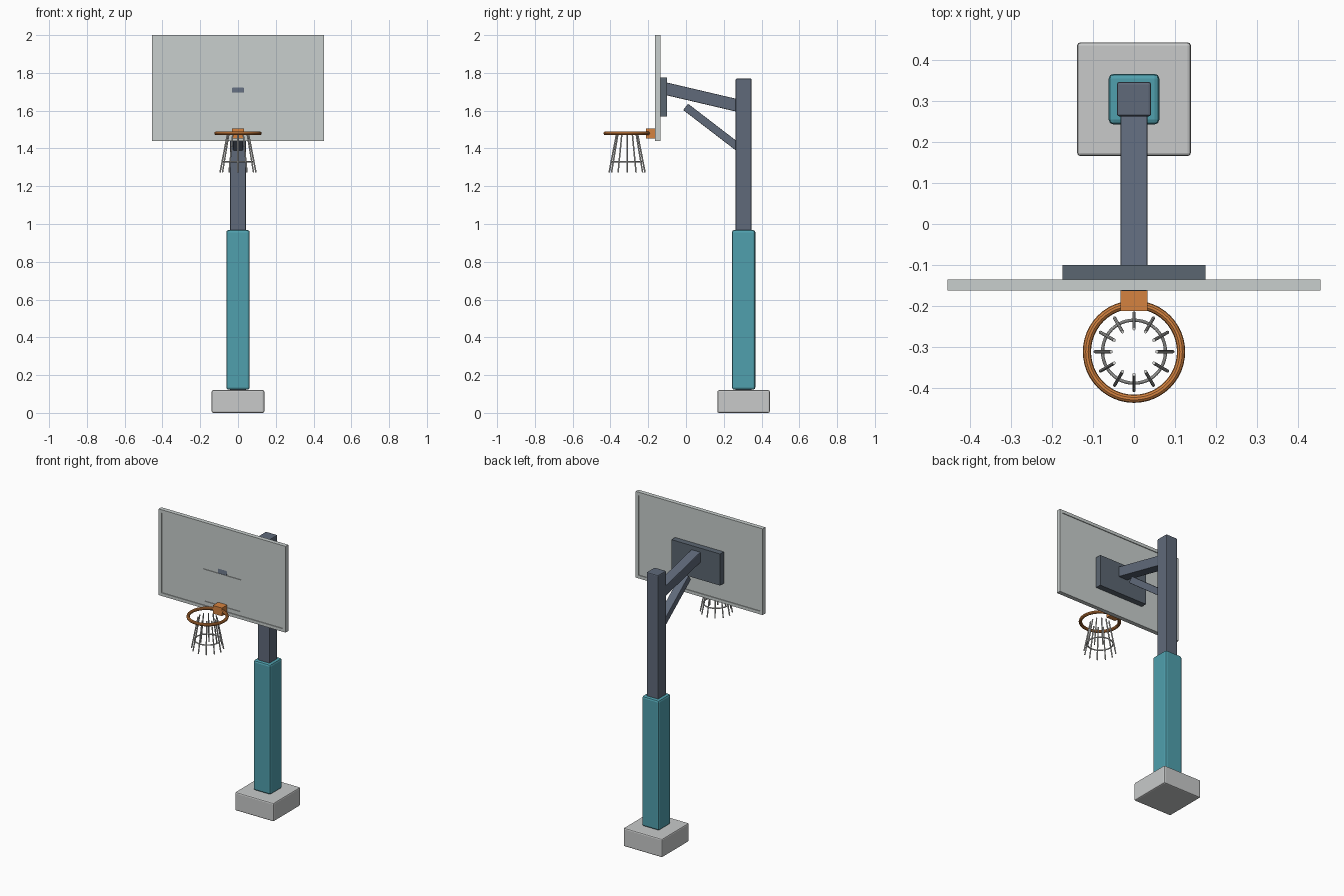
import bpy
from math import cos, sin, pi, atan2
from mathutils import Vector

old = bpy.data.objects.get("Cube")
if old:
    bpy.data.objects.remove(old, do_unlink=True)


def material(name, rgb):
    m = bpy.data.materials.new(name)
    m.use_nodes = True
    m.diffuse_color = (*rgb, 1)
    m.node_tree.nodes["Principled BSDF"].inputs["Base Color"].default_value = (*rgb, 1)
    return m


CONCRETE = material("concrete grey", (0.58, 0.59, 0.59))
TEAL = material("teal padding", (0.08, 0.35, 0.42))
STEEL = material("slate steel", (0.115, 0.143, 0.195))
PLATE = material("dark steel", (0.105, 0.132, 0.165))
BOARD = material("board grey", (0.58, 0.62, 0.61))
ORANGE = material("rim orange", (0.66, 0.225, 0.05))
NET = material("net white", (0.72, 0.72, 0.70))


def finish(name, mat, smooth=False):
    ob = bpy.context.object
    ob.name = name
    ob.data.materials.append(mat)
    if smooth:
        bpy.ops.object.shade_smooth_by_angle()
    return ob


def box(name, mat, lo, hi, bevel=0.0):
    """Axis-aligned box between two corners, with optional rounded edges."""
    lo, hi = Vector(lo), Vector(hi)
    bpy.ops.mesh.primitive_cube_add(size=1, location=(lo + hi) / 2)
    ob = finish(name, mat)
    ob.scale = hi - lo
    bpy.ops.object.transform_apply(location=False, rotation=False, scale=True)
    if bevel:
        mod = ob.modifiers.new("Bevel", "BEVEL")
        mod.width, mod.segments = bevel, 2
    return ob


def beam(name, mat, start, end, width, height, bevel):
    """Square beam between two (y, z) points in the middle plane."""
    (y0, z0), (y1, z1) = start, end
    length = Vector((y1 - y0, z1 - z0)).length
    half = Vector((width, length, height)) / 2
    ob = box(name, mat, -half, half, bevel)
    ob.location = (0, (y0 + y1) / 2, (z0 + z1) / 2)
    ob.rotation_euler.x = atan2(z1 - z0, y1 - y0)
    return ob


def rod(name, mat, a, b, radius):
    a, b = Vector(a), Vector(b)
    bpy.ops.mesh.primitive_cylinder_add(
        vertices=8, radius=radius, depth=(b - a).length, location=(a + b) / 2,
        rotation=(b - a).to_track_quat("Z", "Y").to_euler())
    return finish(name, mat, True)


def ring(name, mat, centre, major, minor):
    bpy.ops.mesh.primitive_torus_add(
        location=centre, major_radius=major, minor_radius=minor,
        major_segments=48, minor_segments=10)
    return finish(name, mat, True)


def border(name, mat, x, z0, z1, y0, y1, t):
    """Rectangular outline made of four bars."""
    for side, s in (("left", 1), ("right", -1)):
        xs = sorted((s * x, s * (x - t)))
        box(f"{name}_{side}", mat, (xs[0], y0, z0), (xs[1], y1, z1))
    box(f"{name}_bottom", mat, (t - x, y0, z0), (x - t, y1, z0 + t))
    box(f"{name}_top", mat, (t - x, y0, z1 - t), (x - t, y1, z1))


def column(name, mat, half, z0, z1, bevel):
    """Square column centred on the post axis."""
    post_y = 0.305
    return box(name, mat, (-half, post_y - half, z0), (half, post_y + half, z1), bevel)


# Stand
column("base_block", CONCRETE, 0.139, 0, 0.12, 0.008)
column("post", STEEL, 0.042, 0.1, 1.77, 0.006)
column("post_padding", TEAL, 0.062, 0.123, 0.968, 0.012)

# Arms and mounting plate
beam("support_arm", STEEL, (-0.157, 1.728), (0.30, 1.621), 0.066, 0.066, 0.004)
beam("diagonal_brace", STEEL, (-0.002, 1.62), (0.29, 1.396), 0.054, 0.042, 0.003)
box("mounting_plate", PLATE, (-0.175, -0.138, 1.57), (0.175, -0.10, 1.775))

# Backboard
box("board_panel", BOARD, (-0.45, -0.158, 1.445), (0.45, -0.14, 1.995))
border("board_frame", BOARD, 0.456, 1.44, 2.0, -0.163, -0.135, 0.02)
border("target_square", BOARD, 0.137, 1.48, 1.695, -0.162, -0.156, 0.008)

# Hoop
HOOP_Y = -0.312
box("hoop_bracket", ORANGE, (-0.033, -0.212, 1.452), (0.033, -0.157, 1.505))
ring("hoop_rim", ORANGE, (0, HOOP_Y, 1.48), 0.115, 0.01)

# Net
STRANDS = 12
for i in range(STRANDS):
    a = 2 * pi * i / STRANDS
    top, low = [(r * cos(a), HOOP_Y + r * sin(a), z) for r, z in ((0.056, 1.475), (0.095, 1.273))]
    rod(f"net_strand_{i + 1}", NET, top, low, 0.004)
ring("net_ring", NET, (0, HOOP_Y, 1.33), 0.077, 0.004)
